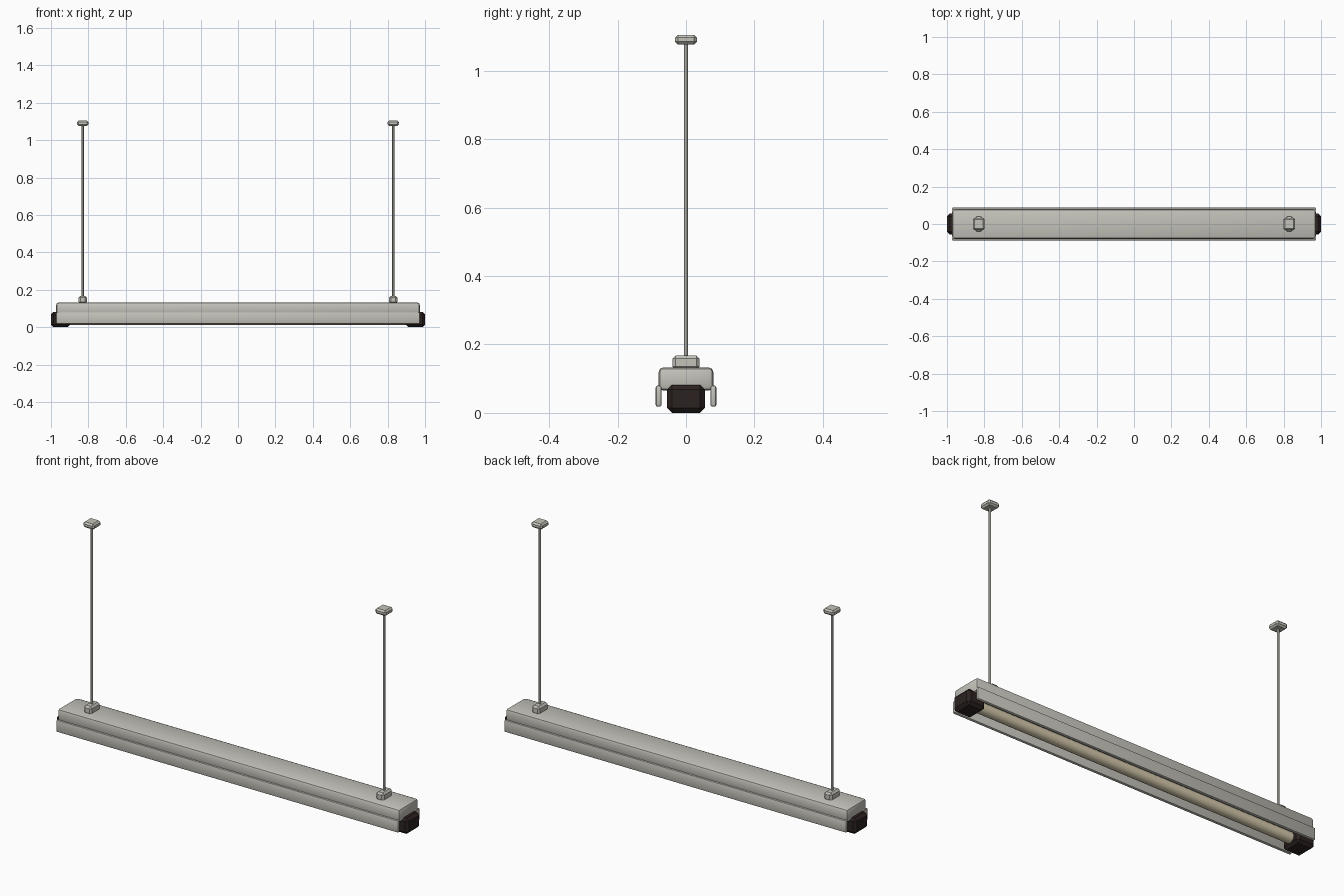
import bpy
import math

cube = bpy.data.objects.get("Cube")
if cube:
    bpy.data.objects.remove(cube, do_unlink=True)


def material(name, color):
    m = bpy.data.materials.new(name)
    m.use_nodes = True
    m.diffuse_color = (*color, 1)
    m.node_tree.nodes["Principled BSDF"].inputs["Base Color"].default_value = (*color, 1)
    return m


METAL = material("warm grey metal", (0.55, 0.54, 0.49))
ROD = material("rod grey", (0.40, 0.39, 0.35))
DARK = material("dark brown plastic", (0.025, 0.016, 0.015))
TUBE = material("cream tube", (0.68, 0.60, 0.42))


def finish(obj, name, mat):
    obj.name = name
    obj.data.materials.append(mat)
    bpy.ops.object.shade_smooth_by_angle(angle=math.radians(35))
    return obj


def box(name, center, size, mat, bevel, segments=1):
    bpy.ops.mesh.primitive_cube_add(size=1, location=center)
    obj = bpy.context.object
    obj.scale = size
    bpy.ops.object.transform_apply(location=False, rotation=False, scale=True)
    mod = obj.modifiers.new("Bevel", "BEVEL")
    mod.width = bevel
    mod.segments = segments
    bpy.ops.object.modifier_apply(modifier=mod.name)
    return finish(obj, name, mat)


def rod(name, center, radius, length, mat, sides, rotation=(0, 0, 0)):
    bpy.ops.mesh.primitive_cylinder_add(vertices=sides, radius=radius, depth=length,
                                        location=center, rotation=rotation)
    return finish(bpy.context.object, name, mat)


# Long housing and the lamp tube beneath it
box("housing", (0, 0, 0.099), (1.944, 0.16, 0.068), METAL, 0.014, 2)
rod("lamp_tube", (0, 0, 0.04), 0.027, 1.86, TUBE, 20, (0, math.pi / 2, 0))

# Reflector rails along both long sides
for side, y in (("front", -0.08), ("back", 0.08)):
    box(side + "_rail", (0, y, 0.049), (1.944, 0.017, 0.062), METAL, 0.006, 2)

# Parts repeated at each end
for side, s in (("left", 1), ("right", -1)):
    box(side + "_end_cap", (s * 0.949, 0, 0.041), (0.102, 0.11, 0.082), DARK, 0.014)
    box(side + "_rod_mount", (s * 0.83, 0, 0.147), (0.044, 0.078, 0.042), METAL, 0.009)
    rod(side + "_hanging_rod", (s * 0.83, 0, 0.62), 0.0055, 0.93, ROD, 12)
    box(side + "_ceiling_plate", (s * 0.83, 0, 1.091), (0.062, 0.064, 0.028), METAL, 0.008)
